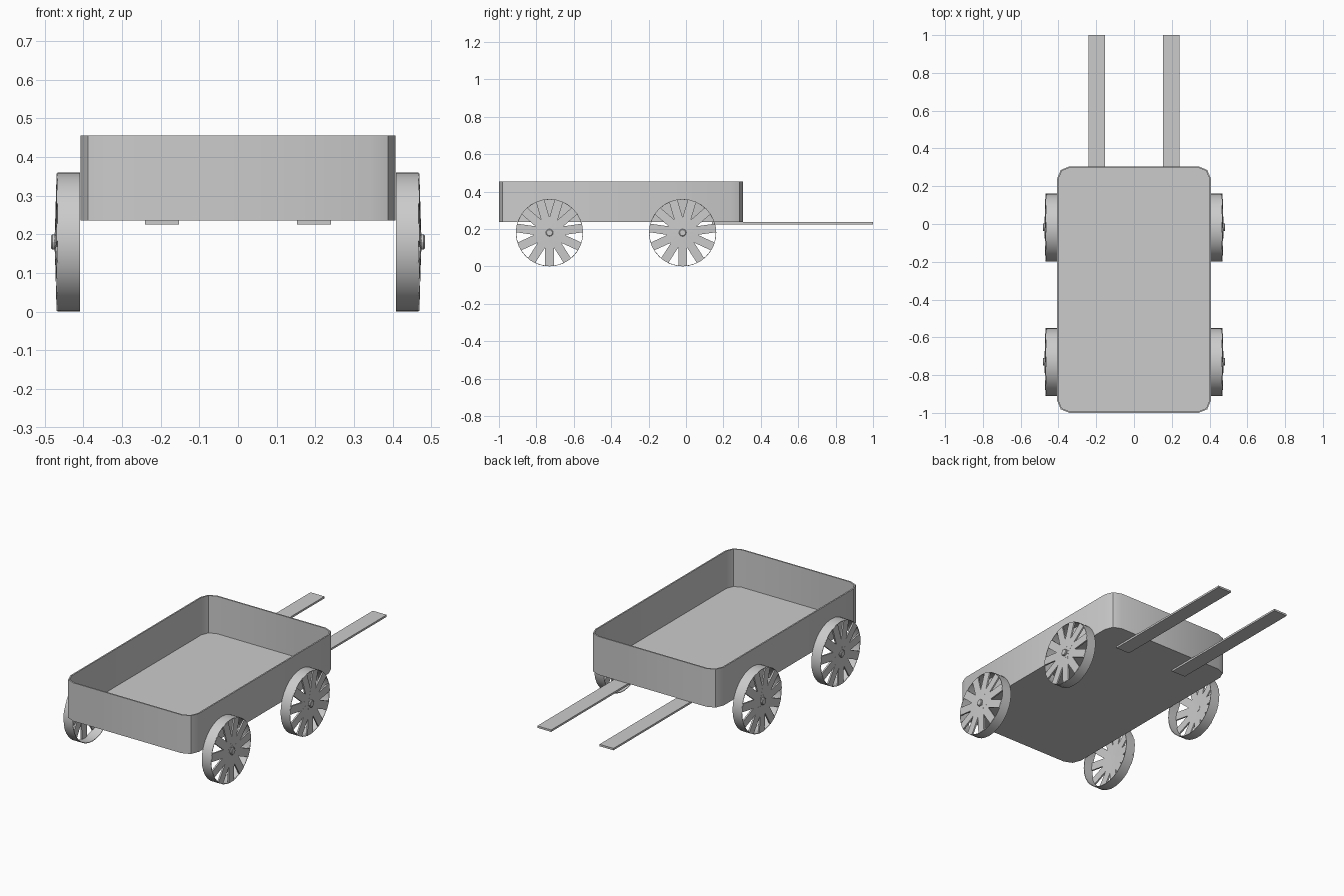
import bpy, bmesh
from math import sin, cos, pi, radians
from mathutils import Matrix, Vector

if "Cube" in bpy.data.objects:
    bpy.data.objects.remove(bpy.data.objects["Cube"])


def finish(name, bm, smooth=True):
    bmesh.ops.recalc_face_normals(bm, faces=bm.faces[:])
    me = bpy.data.meshes.new(name)
    bm.to_mesh(me)
    bm.free()
    ob = bpy.data.objects.new(name, me)
    bpy.context.collection.objects.link(ob)
    if smooth:
        bpy.ops.object.select_all(action='DESELECT')
        ob.select_set(True)
        bpy.context.view_layer.objects.active = ob
        bpy.ops.object.shade_smooth_by_angle(angle=radians(30))
    return ob


def rounded_rect(x, y0, y1, r, seg):
    centres = [(x - r, y1 - r), (-x + r, y1 - r), (-x + r, y0 + r), (x - r, y0 + r)]
    return [(cx + r * cos(pi / 2 * (q + i / seg)), cy + r * sin(pi / 2 * (q + i / seg)))
            for q, (cx, cy) in enumerate(centres) for i in range(seg + 1)]


def skin(bm, rings, closed=False):
    pairs = list(zip(rings, rings[1:])) + ([(rings[-1], rings[0])] if closed else [])
    for a, b in pairs:
        for i in range(len(a)):
            j = (i + 1) % len(a)
            bm.faces.new((a[i], a[j], b[j], b[i]))


# Cart body: open thin-walled tray with rounded corners
Z0, Z1, T = 0.236, 0.455, 0.008
bm = bmesh.new()
outer = rounded_rect(0.407, -1.0, 0.305, 0.065, 2)
inner = rounded_rect(0.407 - T, -1.0 + T, 0.305 - T, 0.065 - T, 2)
rings = [[bm.verts.new((x, y, z)) for x, y in loop]
         for loop, z in ((outer, Z0), (outer, Z1), (inner, Z1), (inner, Z0 + 0.005))]
skin(bm, rings)
bm.faces.new(rings[0])
bm.faces.new(rings[-1])
finish("cart_body", bm)

# Pull shafts: flat boards fixed under the body
for side, label in ((1, "right"), (-1, "left")):
    bm = bmesh.new()
    bmesh.ops.create_cube(bm, size=1, matrix=Matrix.Translation((side * 0.197, 0.57, 0.2305))
                          @ Matrix.Diagonal((0.088, 0.86, 0.011, 1)))
    finish("pull_shaft_" + label, bm, False)

# Wheels: thin hoop, dished flat spokes on the outer face, small hub cap
R, SPOKES, SIDES = 0.18, 11, 32


def make_wheel(name, side, y):
    place = Matrix.Translation((0, y, R))

    bm = bmesh.new()
    rings = [[bm.verts.new((side * x, r * sin(2 * pi * i / SIDES), -r * cos(2 * pi * i / SIDES)))
              for i in range(SIDES)]
             for x, r in ((0.408, R), (0.467, R), (0.467, R - 0.003), (0.408, R - 0.003))]
    skin(bm, rings, closed=True)
    finish(name + "_rim", bm).matrix_world = place

    bm = bmesh.new()
    for k in range(SPOKES):
        rot = Matrix.Rotation(2 * pi * k / SPOKES, 4, 'X')
        secs = []
        for x, r in ((0.474, 0.0), (0.469, R - 0.002)):
            secs.append([bm.verts.new(rot @ Vector((side * (x + dx), w, -r)))
                         for dx, w in ((0, -0.023), (0, 0.023), (-0.009, 0.023), (-0.009, -0.023))])
        skin(bm, secs)
        bm.faces.new(secs[0])
        bm.faces.new(secs[1])
    finish(name + "_spokes", bm, False).matrix_world = place

    bm = bmesh.new()
    rings = [[bm.verts.new((side * x, r * sin(2 * pi * i / 12), r * cos(2 * pi * i / 12)))
              for i in range(12)]
             for x, r in ((0.464, 0.02), (0.480, 0.02), (0.483, 0.016))]
    skin(bm, rings)
    bm.faces.new(rings[0])
    bm.faces.new(rings[-1])
    finish(name + "_hub", bm).matrix_world = place


for end, y in (("front", -0.73), ("back", -0.018)):
    for side, label in ((1, "right"), (-1, "left")):
        make_wheel(f"{end}_{label}_wheel", side, y)
